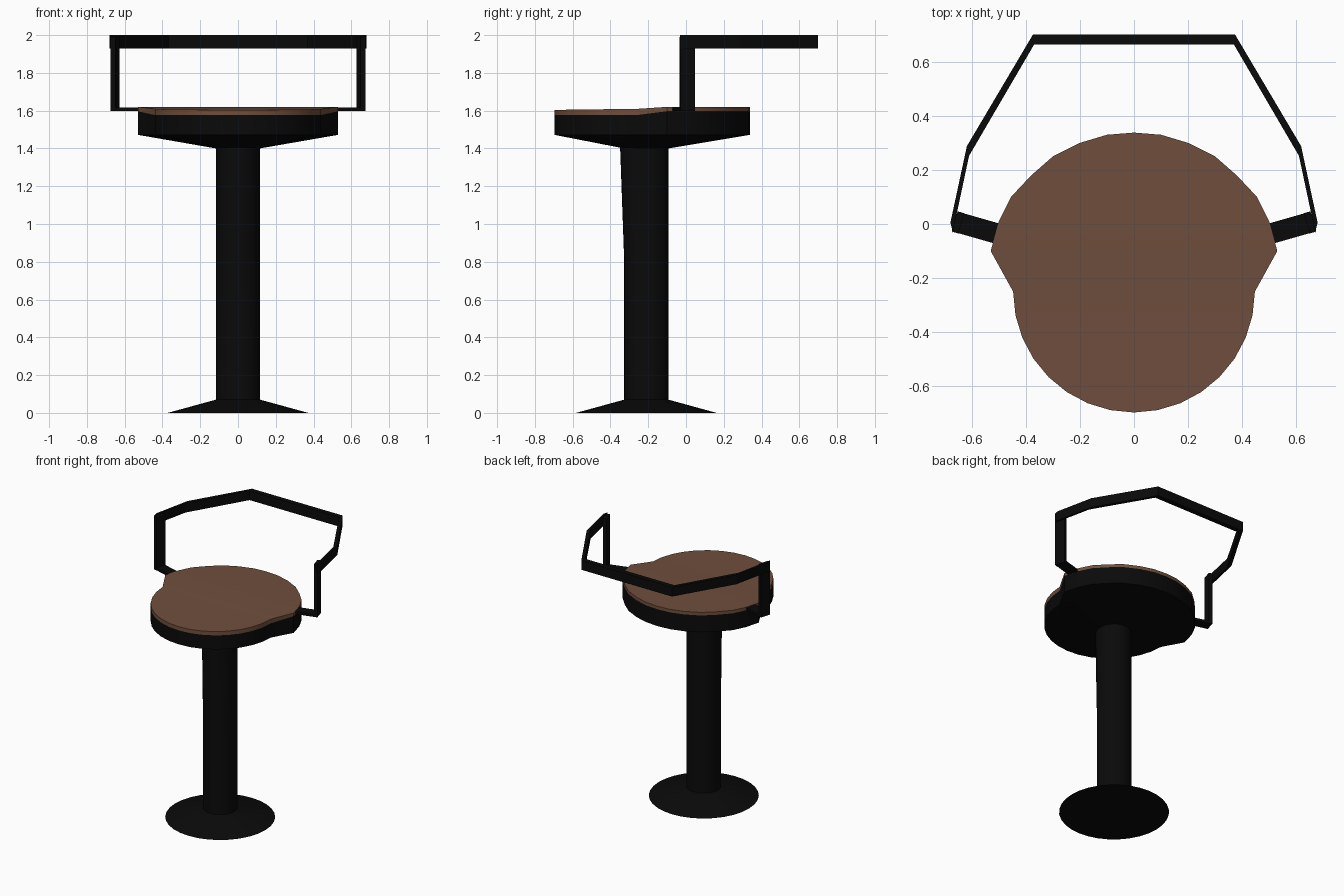
import bpy, bmesh
from math import sin, cos, pi, hypot, radians

if "Cube" in bpy.data.objects:
    bpy.data.objects.remove(bpy.data.objects["Cube"])


def material(name, rgb):
    m = bpy.data.materials.new(name)
    m.diffuse_color = (*rgb, 1)
    m.use_nodes = True
    m.node_tree.nodes["Principled BSDF"].inputs["Base Color"].default_value = m.diffuse_color
    return m


BLACK = material("black_metal", (0.003, 0.003, 0.003))
BROWN = material("brown_wood", (0.16, 0.077, 0.047))


def loft(name, rings, mat, smooth=True, caps=(True, True)):
    """Skin a stack of closed rings; caps are strips between mirrored points."""
    bm = bmesh.new()
    rows = [[bm.verts.new(p) for p in ring] for ring in rings]
    n = len(rows[0])
    for a, b in zip(rows, rows[1:]):
        for i in range(n):
            j = (i + 1) % n
            bm.faces.new((a[i], a[j], b[j], b[i]))
    for row, wanted in zip((rows[0], rows[-1]), caps):
        for i in range(n // 2 if wanted else 0):
            ids = dict.fromkeys((i, i + 1, n - i - 1, (n - i) % n))
            bm.faces.new([row[k] for k in ids])
    bmesh.ops.recalc_face_normals(bm, faces=bm.faces)
    me = bpy.data.meshes.new(name)
    bm.to_mesh(me)
    bm.free()
    ob = bpy.data.objects.new(name, me)
    bpy.context.collection.objects.link(ob)
    me.materials.append(mat)
    if smooth:
        bpy.ops.object.select_all(action='DESELECT')
        ob.select_set(True)
        bpy.context.view_layer.objects.active = ob
        bpy.ops.object.shade_smooth_by_angle(angle=radians(25))
    return ob


def box(name, centre, length, width, angle, z0, z1, side):
    """Upright box turned about z, mirrored to the given side."""
    c, s = cos(angle), sin(angle)
    corners = [(u * length / 2, v * width / 2)
               for u, v in ((-1, -1), (1, -1), (1, 1), (-1, 1))]
    loft(name, [[(side * (centre[0] + u * c - v * s),
                  centre[1] + u * s + v * c, z) for u, v in corners]
                for z in (z0, z1)], BLACK, smooth=False)


CY = -0.21  # pedestal axis


def circle(r, z, stretch=0.0, n=32):
    """Ring whose front half can be pulled forward."""
    pts = []
    for i in range(n):
        a = 2 * pi * i / n
        y = cos(a)
        pts.append((r * sin(a), CY + y * (r + (stretch if y < 0 else 0)), z))
    return pts


# Pedestal: flared foot and column
loft("pedestal", [circle(0.372, 0), circle(0.117, 0.07), circle(0.117, 0.8),
                  circle(0.117, 1.41, 0.022)], BLACK)

# Seat outline: right half from back to front, then mirrored
half = [(0, 0.338), (0.1, 0.33), (0.2, 0.3), (0.3, 0.25), (0.38, 0.18),
        (0.455, 0.1), (0.5, 0.01), (0.53, -0.1)]
half += [(0.447 * cos(i * pi / 16), -0.25 - 0.447 * sin(i * pi / 16)) for i in range(9)]
half[-1] = (0, half[-1][1])
outline = half + [(-x, y) for x, y in half[-2:0:-1]]


def height(y, front, mid, back):
    """Height along the seat: gentle front, step up at the shoulders."""
    if y < -0.25:
        return front + (mid - front) * (y + 0.7) / 0.45
    return mid + (back - mid) * min(1, (y + 0.25) / 0.15)


def lower(y):
    return height(y, 1.576, 1.578, 1.597)


def upper(y):
    return height(y, 1.604, 1.61, 1.62)


# Seat pan: shallow cone from the column, then a vertical rim
neck = []
for x, y in outline:
    d = hypot(x, y - CY)
    neck.append((0.117 * x / d, CY + 0.117 * (y - CY) / d, 1.4))
loft("seat_pan", [neck, [(x, y, 1.472) for x, y in outline],
                  [(x, y, lower(y)) for x, y in outline]], BLACK, caps=(True, False))

# Wooden seat top
loft("seat_top", [[(x, y, lower(y)) for x, y in outline],
                  [(x, y, upper(y)) for x, y in outline]], BROWN, caps=(False, True))

# Support arms and posts on both sides
for side, label in ((1, "right"), (-1, "left")):
    box(label + "_arm", (0.567, -0.018), 0.2, 0.076, radians(16), 1.598, 1.616, side)
    box(label + "_post", (0.651, 0.006), 0.025, 0.078, radians(16), 1.598, 1.99, side)

# Backrest rail
path = [(0.679, 0.005), (0.618, 0.288), (0.374, 0.7)]
path += [(-x, y) for x, y in reversed(path)]
loft("backrest_rail", [[(x, y, 1.93), (x, y, 2.0), (x * 0.987, y - 0.036, 2.0),
                        (x * 0.987, y - 0.036, 1.93)] for x, y in path],
     BLACK, smooth=False)
